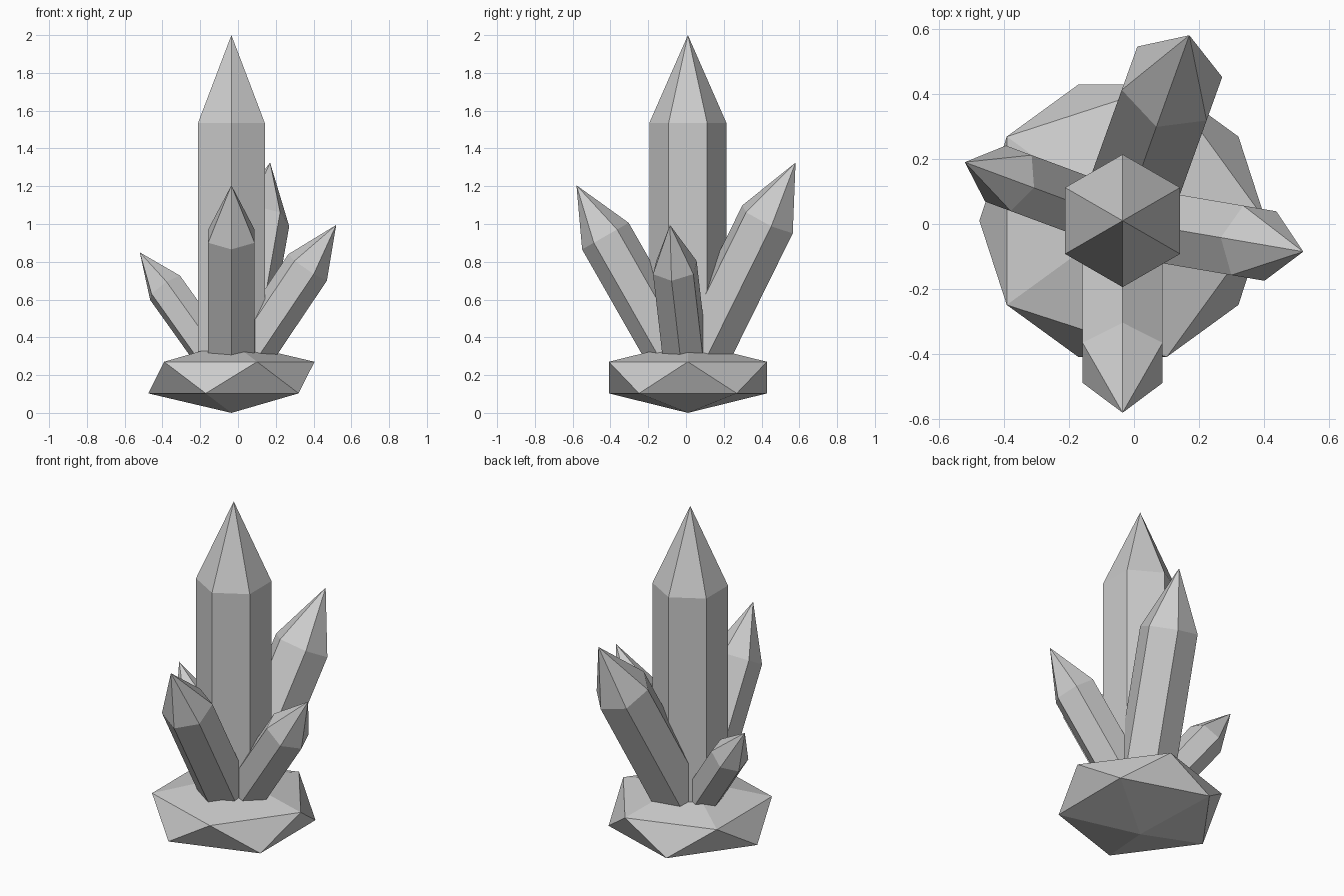
import bpy
import bmesh
import math
from mathutils import Matrix, Vector

if "Cube" in bpy.data.objects:
    bpy.data.objects.remove(bpy.data.objects["Cube"])

CENTRE = Vector((-0.035, 0.01, 0.0))

grey = bpy.data.materials.new("stone grey")
grey.diffuse_color = (0.6, 0.6, 0.6, 1.0)
grey.use_nodes = True
grey.node_tree.nodes["Principled BSDF"].inputs["Base Color"].default_value = grey.diffuse_color


def finish(name, bm):
    """Turn a bmesh into a flat-shaded grey object."""
    bmesh.ops.recalc_face_normals(bm, faces=bm.faces[:])
    mesh = bpy.data.meshes.new(name)
    bm.to_mesh(mesh)
    bm.free()
    mesh.materials.append(grey)
    obj = bpy.data.objects.new(name, mesh)
    bpy.context.collection.objects.link(obj)
    return obj


def crystal(name, root_z, tip, radius, shoulder, azimuth=None):
    """Six-sided prism with a pointed end, running from the base to the tip."""
    root = CENTRE + Vector((0, 0, root_z))
    axis = Vector(tip) - root
    flat = math.hypot(axis.x, axis.y)
    if azimuth is None:
        azimuth = math.atan2(axis.y, axis.x)
    tilt = math.atan2(flat, axis.z)
    length = axis.length

    bm = bmesh.new()
    rings = []
    for z in (0.0, length * shoulder):
        rings.append([bm.verts.new((radius * math.cos(i * math.pi / 3),
                                    radius * math.sin(i * math.pi / 3), z))
                      for i in range(6)])
    apex = bm.verts.new((0, 0, length))
    low, high = rings
    bm.faces.new(low[::-1])
    for i in range(6):
        j = (i + 1) % 6
        bm.faces.new((low[i], low[j], high[j], high[i]))
        bm.faces.new((high[i], high[j], apex))
    bm.transform(Matrix.Translation(root)
                 @ Matrix.Rotation(azimuth, 4, 'Z')
                 @ Matrix.Rotation(tilt, 4, 'Y'))
    return finish(name, bm)


# Faceted rock base: a flattened icosahedron
bm = bmesh.new()
bmesh.ops.create_icosphere(bm, subdivisions=1, radius=1.0)
bm.transform(Matrix.Translation(CENTRE + Vector((0, 0, 0.187)))
             @ Matrix.Diagonal((0.492, 0.492, 0.187, 1.0)))
finish("rock_base", bm)

# Tall upright crystal, with a corner facing front and back
crystal("main_crystal", 0.17, (CENTRE.x, CENTRE.y, 2.0), 0.204, 0.746, math.pi / 2)

# Smaller crystals leaning outwards
crystal("front_crystal", 0.17, (-0.035, -0.58, 1.205), 0.142, 0.74)
crystal("back_crystal", 0.17, (0.17, 0.58, 1.325), 0.16, 0.74)
crystal("right_crystal", 0.17, (0.52, -0.085, 0.995), 0.125, 0.727)
crystal("left_crystal", 0.17, (-0.52, 0.19, 0.85), 0.106, 0.724)
